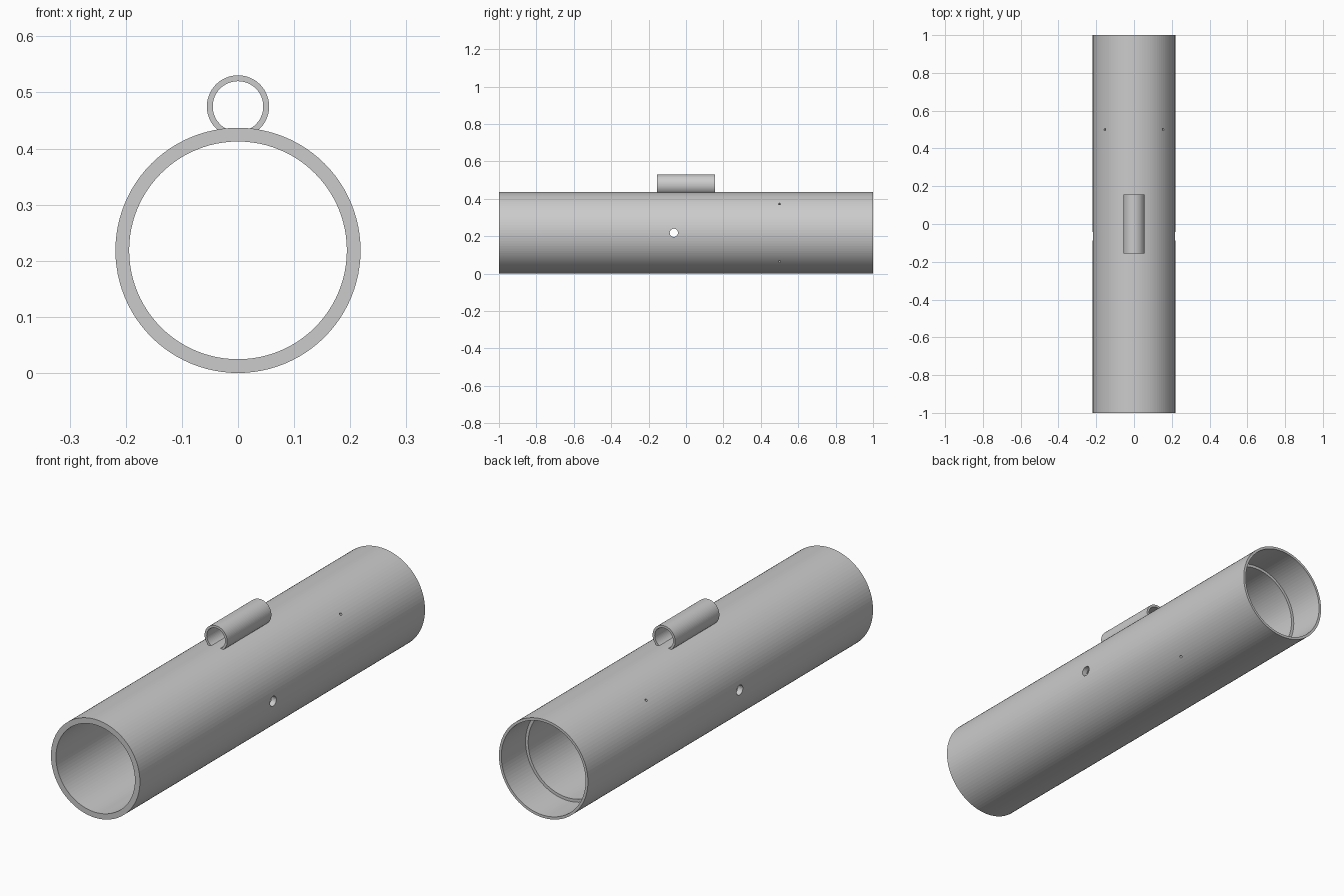
import bpy, bmesh, math
from mathutils import Matrix, Vector

if "Cube" in bpy.data.objects:
    bpy.data.objects.remove(bpy.data.objects["Cube"])

R, BORE, COUNTERBORE = 0.2185, 0.194, 0.207   # main tube radii
LUG_Z, LUG_R, LUG_BORE = 0.475, 0.0555, 0.045  # small tube on top
SEG = 96

grey = bpy.data.materials.new("metal_grey")
grey.diffuse_color = (0.6, 0.6, 0.6, 1)
grey.use_nodes = True
grey.node_tree.nodes["Principled BSDF"].inputs["Base Color"].default_value = grey.diffuse_color


def make_object(name, bm):
    bmesh.ops.recalc_face_normals(bm, faces=bm.faces[:])
    mesh = bpy.data.meshes.new(name)
    bm.to_mesh(mesh)
    bm.free()
    mesh.materials.append(grey)
    ob = bpy.data.objects.new(name, mesh)
    bpy.context.collection.objects.link(ob)
    return ob


# Main tube: closed wall section revolved around the y axis, stepped at the back
profile = [(R, -1), (R, 1), (COUNTERBORE, 1), (COUNTERBORE, 0.83), (BORE, 0.83), (BORE, -1)]
bm = bmesh.new()
rings = []
for i in range(SEG):
    a = 2 * math.pi * i / SEG
    rings.append([bm.verts.new((r * math.sin(a), y, R + r * math.cos(a))) for r, y in profile])
for i in range(SEG):
    p, q = rings[i], rings[(i + 1) % SEG]
    for j in range(len(profile)):
        k = (j + 1) % len(profile)
        bm.faces.new((p[j], p[k], q[k], q[j]))
tube = make_object("main_tube", bm)


# Drilled holes: two large side holes and four small diagonal ones
def add_drill(bm, direction, y, radius):
    d = Vector(direction).normalized()
    mat = Matrix.Translation(Vector((0, y, R)) + d * 0.2) @ d.to_track_quat('Z', 'Y').to_matrix().to_4x4()
    bmesh.ops.create_cone(bm, cap_ends=True, segments=24, radius1=radius, radius2=radius,
                          depth=0.12, matrix=mat)


bm = bmesh.new()
for sx in (-1, 1):
    add_drill(bm, (sx, 0, 0), -0.065, 0.022)
    for sz in (-1, 1):
        add_drill(bm, (sx, 0, sz), 0.5, 0.006)
drills = make_object("hole_cutters", bm)
drills.hide_render = True

mod = tube.modifiers.new("holes", 'BOOLEAN')
mod.operation, mod.solver, mod.object = 'DIFFERENCE', 'EXACT', drills
bpy.context.view_layer.update()
cut = bpy.data.meshes.new_from_object(tube.evaluated_get(bpy.context.evaluated_depsgraph_get()))
tube.modifiers.clear()
tube.data = cut
bpy.data.objects.remove(drills)


# Top lug: open ring whose lower edges sit on the main tube
def arc(radius, n=48):
    d = LUG_Z - R
    gap = math.acos((radius ** 2 + d ** 2 - (R - 0.0008) ** 2) / (2 * radius * d))
    angles = [gap + (2 * math.pi - 2 * gap) * i / n for i in range(n + 1)]
    return [(radius * math.sin(a), LUG_Z - radius * math.cos(a)) for a in angles]


outer, inner = arc(LUG_R), arc(LUG_BORE)
bm = bmesh.new()
rows = [[bm.verts.new((x, y, z)) for x, z in pts] for pts, y in
        ((outer, -0.155), (outer, 0.155), (inner, 0.155), (inner, -0.155))]
for j in range(4):
    a, b = rows[j], rows[(j + 1) % 4]
    for i in range(len(outer) - 1):
        bm.faces.new((a[i], a[i + 1], b[i + 1], b[i]))
for i in (0, -1):
    bm.faces.new([row[i] for row in rows])
make_object("top_lug", bm)
